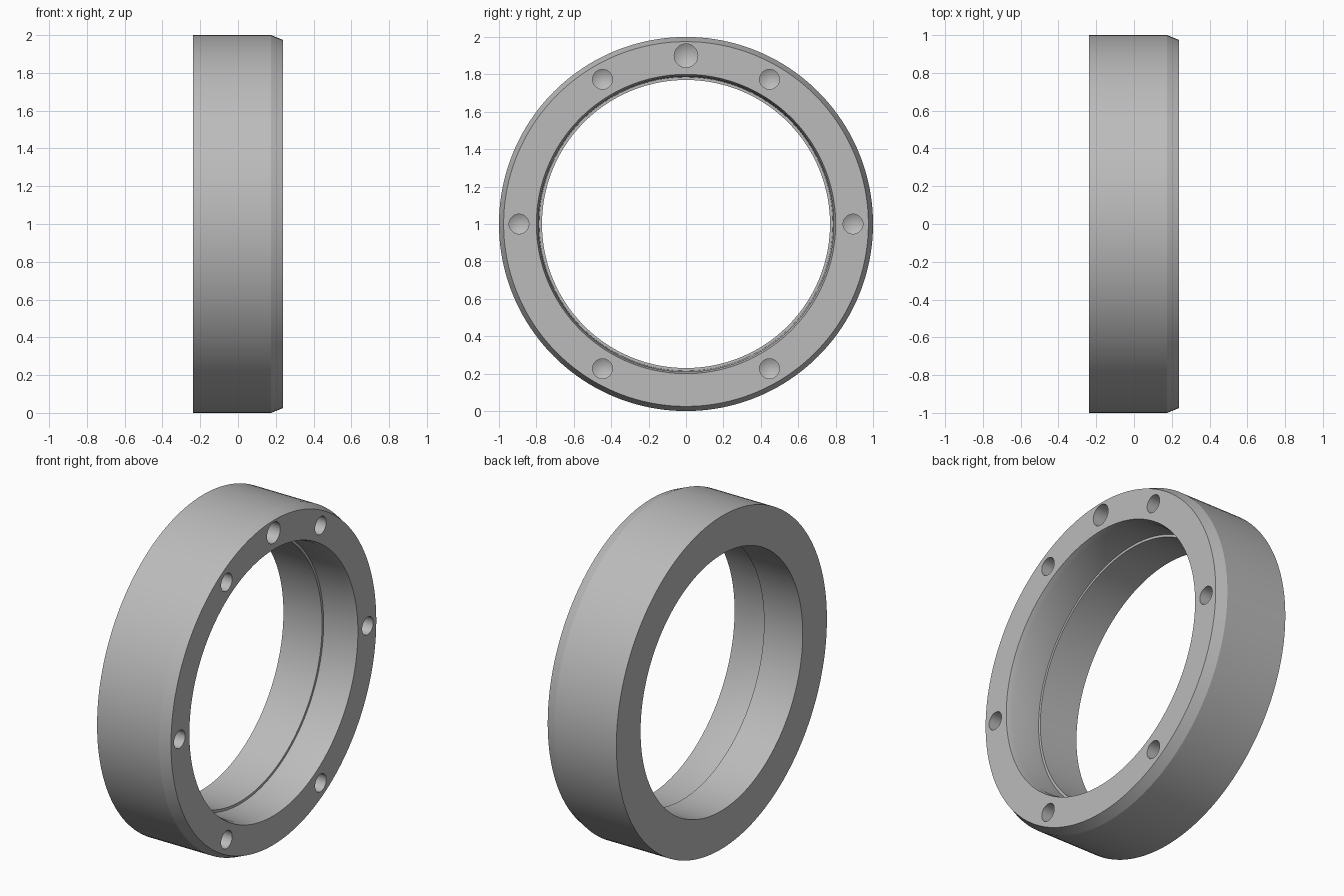
import bpy, bmesh, math
from mathutils import Matrix, Vector

cube = bpy.data.objects.get("Cube")
if cube:
    bpy.data.objects.remove(cube, do_unlink=True)

grey = bpy.data.materials.new("plain grey")
grey.use_nodes = True
colour = (0.5, 0.5, 0.5, 1)
grey.diffuse_color = colour
grey.node_tree.nodes["Principled BSDF"].inputs["Base Color"].default_value = colour


def lathe(name, profile, steps, closed, centre=(0, 0, 0)):
    """Spin (x, radius) points about an x-wise axis through centre."""
    bm = bmesh.new()
    verts = [bm.verts.new((x, 0, r)) for x, r in profile]
    edges = [bm.edges.new(pair) for pair in zip(verts, verts[1:])]
    if closed:
        edges.append(bm.edges.new((verts[-1], verts[0])))
    bmesh.ops.spin(bm, geom=verts + edges, cent=(0, 0, 0), axis=(1, 0, 0),
                   angle=math.tau, steps=steps, use_duplicate=False)
    bmesh.ops.remove_doubles(bm, verts=bm.verts, dist=0.0001)
    bmesh.ops.recalc_face_normals(bm, faces=bm.faces)
    bmesh.ops.transform(bm, matrix=Matrix.Translation(Vector(centre)), verts=bm.verts)
    mesh = bpy.data.meshes.new(name)
    bm.to_mesh(mesh)
    bm.free()
    mesh.materials.append(grey)
    obj = bpy.data.objects.new(name, mesh)
    bpy.context.collection.objects.link(obj)
    return obj


# Ring body: outer chamfer, tapered mouth, inner shoulder and narrower bore
FRONT = 0.237
ring = lathe("ring_body", [
    (-FRONT, 0.77), (-FRONT, 1.0), (0.175, 1.0), (FRONT, 0.975),
    (FRONT, 0.80), (0.20, 0.79), (0.02, 0.785), (0.02, 0.77)], 160, True)

# Blind drilled holes with conical bottoms; the top one is larger
holes = [(a, 0.893, 0.053) for a in (0, 60, 120, 180, 240, 300)]
holes.append((90, 0.90, 0.063))
cutters = []
for angle, distance, radius in holes:
    a = math.radians(angle)
    profile = [(FRONT + 0.05, 0), (FRONT + 0.05, radius),
               (FRONT - 0.12, radius), (FRONT - 0.12 - radius * 0.58, 0)]
    cutter = lathe("hole_cutter", profile, 32, False,
                   (0, distance * math.cos(a), distance * math.sin(a)))
    cutter.hide_render = True
    cutters.append(cutter)

bpy.ops.object.select_all(action="DESELECT")
bpy.context.view_layer.objects.active = ring
ring.select_set(True)
for cutter in cutters:
    mod = ring.modifiers.new("drill", "BOOLEAN")
    mod.operation = "DIFFERENCE"
    mod.solver = "EXACT"
    mod.object = cutter
    bpy.ops.object.modifier_apply(modifier=mod.name)
    bpy.data.objects.remove(cutter, do_unlink=True)

# Stand the ring on the ground
ring.data.transform(Matrix.Translation((0, 0, 1)))
bpy.ops.object.shade_smooth_by_angle(angle=math.radians(20))
